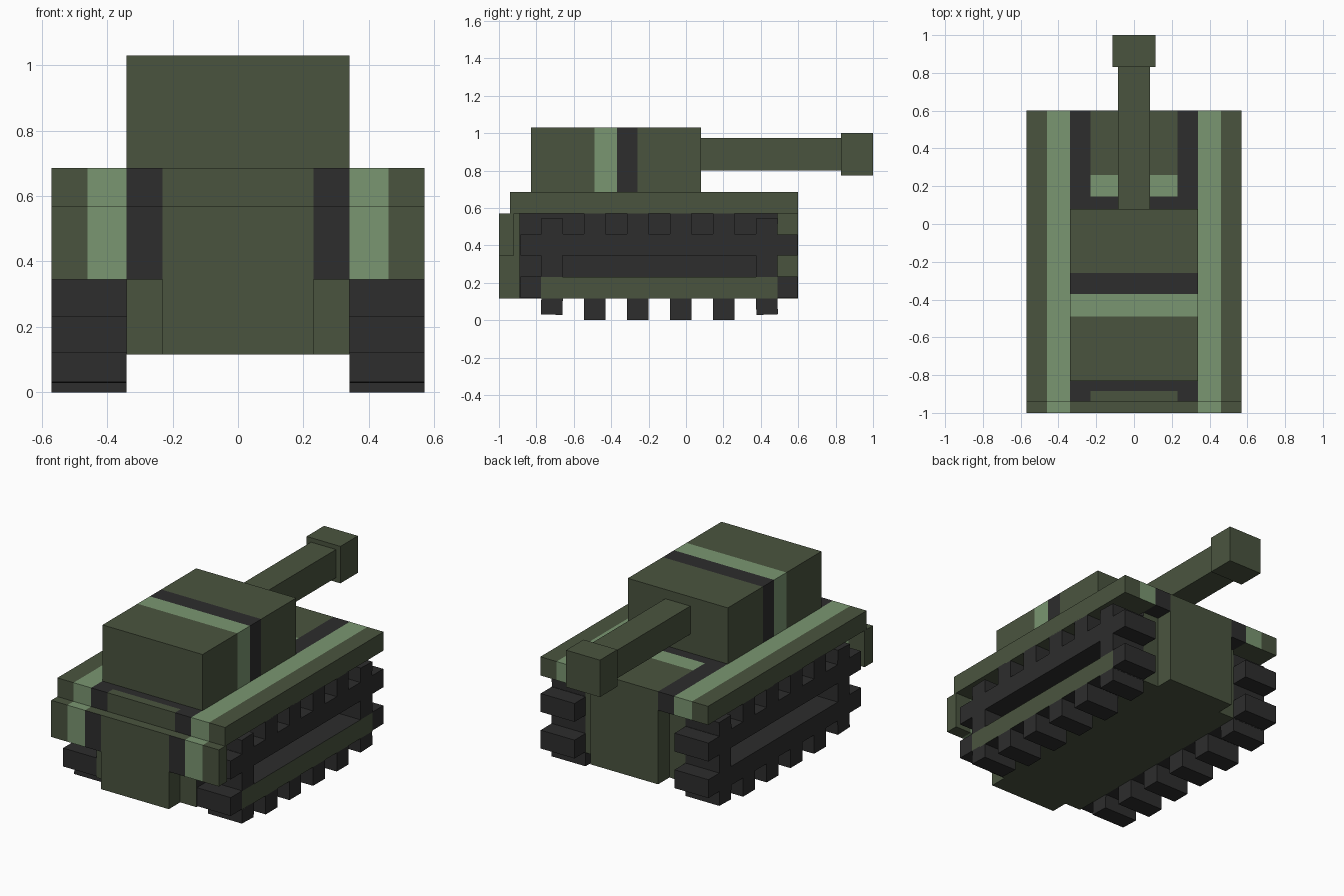
import bpy, bmesh, math
from mathutils import Vector, Matrix

if "Cube" in bpy.data.objects:
    bpy.data.objects.remove(bpy.data.objects["Cube"])


def material(name, rgb):
    lin = [((c / 255 + 0.055) / 1.055) ** 2.4 for c in rgb]
    m = bpy.data.materials.new(name)
    m.diffuse_color = (*lin, 1)
    m.use_nodes = True
    m.node_tree.nodes["Principled BSDF"].inputs["Base Color"].default_value = m.diffuse_color
    return m


MATS = [material("olive green", (74, 84, 63)),
        material("light green", (122, 150, 113)),
        material("charcoal", (45, 45, 45))]
OLIVE, LIGHT, DARK = 0, 1, 2


def add_box(bm, lo, hi, tilt=0):
    """Box between two corners, optionally tilted about its own x axis."""
    lo, hi = Vector(lo), Vector(hi)
    mat = (Matrix.Translation((lo + hi) / 2) @ Matrix.Rotation(tilt, 4, 'X')
           @ Matrix.Diagonal((*(hi - lo), 1)))
    bmesh.ops.create_cube(bm, size=1, matrix=mat)


def finish(name, bm, colour=OLIVE, cuts=(), mirror=False):
    """Slice along (axis, position) planes, colour by rule, make the object."""
    for axis, pos in cuts:
        co, no = Vector(), Vector()
        co[axis], no[axis] = pos, 1
        bmesh.ops.bisect_plane(bm, geom=bm.verts[:] + bm.edges[:] + bm.faces[:],
                               plane_co=co, plane_no=no)
    if mirror:
        geom = bmesh.ops.duplicate(bm, geom=bm.verts[:] + bm.edges[:] + bm.faces[:])["geom"]
        for v in (g for g in geom if isinstance(g, bmesh.types.BMVert)):
            v.co.x = -v.co.x
        bmesh.ops.reverse_faces(bm, faces=[g for g in geom if isinstance(g, bmesh.types.BMFace)])
    bm.normal_update()
    for f in bm.faces:
        f.material_index = colour(f.calc_center_median(), f.normal) if callable(colour) else colour
    me = bpy.data.meshes.new(name)
    bm.to_mesh(me)
    bm.free()
    for m in MATS:
        me.materials.append(m)
    ob = bpy.data.objects.new(name, me)
    bpy.context.collection.objects.link(ob)
    return ob


def box(name, lo, hi, **kw):
    bm = bmesh.new()
    add_box(bm, lo, hi)
    return finish(name, bm, **kw)


# Hull: central body and narrower side walls with dark outer faces
box("hull_center", (-.23, -1, .115), (.23, .6, .57))
box("hull_sides", (.23, -.89, .115), (.34, .49, .57), mirror=True,
    colour=lambda c, n: DARK if abs(n.x) > .9 else OLIVE)


# Deck slab with lengthwise stripes and painted bands around the turret
def deck_colour(c, n):
    x = abs(c.x)
    if n.z < -.9 and x > .34:
        return OLIVE
    if .34 < x < .46:
        return LIGHT
    if .23 < x < .34:
        return DARK
    if n.z > .9 and x < .23:
        if .145 < c.y < .26:
            return LIGHT
        if -.885 < c.y < .145:
            return DARK
    return OLIVE


box("deck", (-.57, -.94, .57), (.57, .6, .685), colour=deck_colour,
    cuts=[(0, s * x) for x in (.23, .34, .46) for s in (-1, 1)]
    + [(1, y) for y in (-.885, .145, .26)])


# Front guard plates, striped in line with the deck
def guard_colour(c, n):
    x = abs(c.x)
    if .34 < x < .46:
        return LIGHT
    return DARK if x < .34 and n.z < .9 else OLIVE


box("front_guards", (.23, -1, .345), (.57, -.92, .57), colour=guard_colour,
    cuts=[(0, .34), (0, .46)], mirror=True)


# Turret with two stripes across it
def turret_colour(c, n):
    if -.37 < c.y < -.26:
        return DARK
    return LIGHT if -.49 < c.y < -.37 else OLIVE


box("turret", (-.34, -.83, .685), (.34, .08, 1.03), colour=turret_colour,
    cuts=[(1, -.49), (1, -.37), (1, -.26)])

# Gun
box("barrel", (-.085, .08, .80), (.085, .83, .973))
box("muzzle", (-.115, .83, .773), (.115, 1, 1.0))

# Track frames: four beams around a long window; right lower beam has an olive side
bm = bmesh.new()
add_box(bm, (.34, -.775, .115), (.57, .49, .23))
add_box(bm, (.34, -.775, .345), (.57, .49, .46))
add_box(bm, (.34, -.775, .23), (.57, -.66, .345))
add_box(bm, (.34, .375, .23), (.57, .49, .345))
finish("track_frames", bm, mirror=True,
       colour=lambda c, n: OLIVE if n.x > .9 and c.x > .5 and c.z < .23 else DARK)

# Track pads: top and bottom rows (end pads lower and tilted), then front and back pads
bm = bmesh.new()
for i in range(6):
    y = -.775 + i * .23
    end = i in (0, 5)
    h = .085 if end else .115
    tilt = math.radians(2) * ((i == 5) - (i == 0))
    add_box(bm, (.34, y, .115 - h), (.57, y + .115, .12 if end else .115), tilt)
    add_box(bm, (.34, y, .455 if end else .46), (.57, y + .115, .46 + h), -tilt)
for z in (.12, .345):
    add_box(bm, (.34, -.885, z), (.57, -.775, z + .113))
    add_box(bm, (.34, .49, z), (.57, .597, z + .113))
finish("track_pads", bm, colour=DARK, mirror=True)
